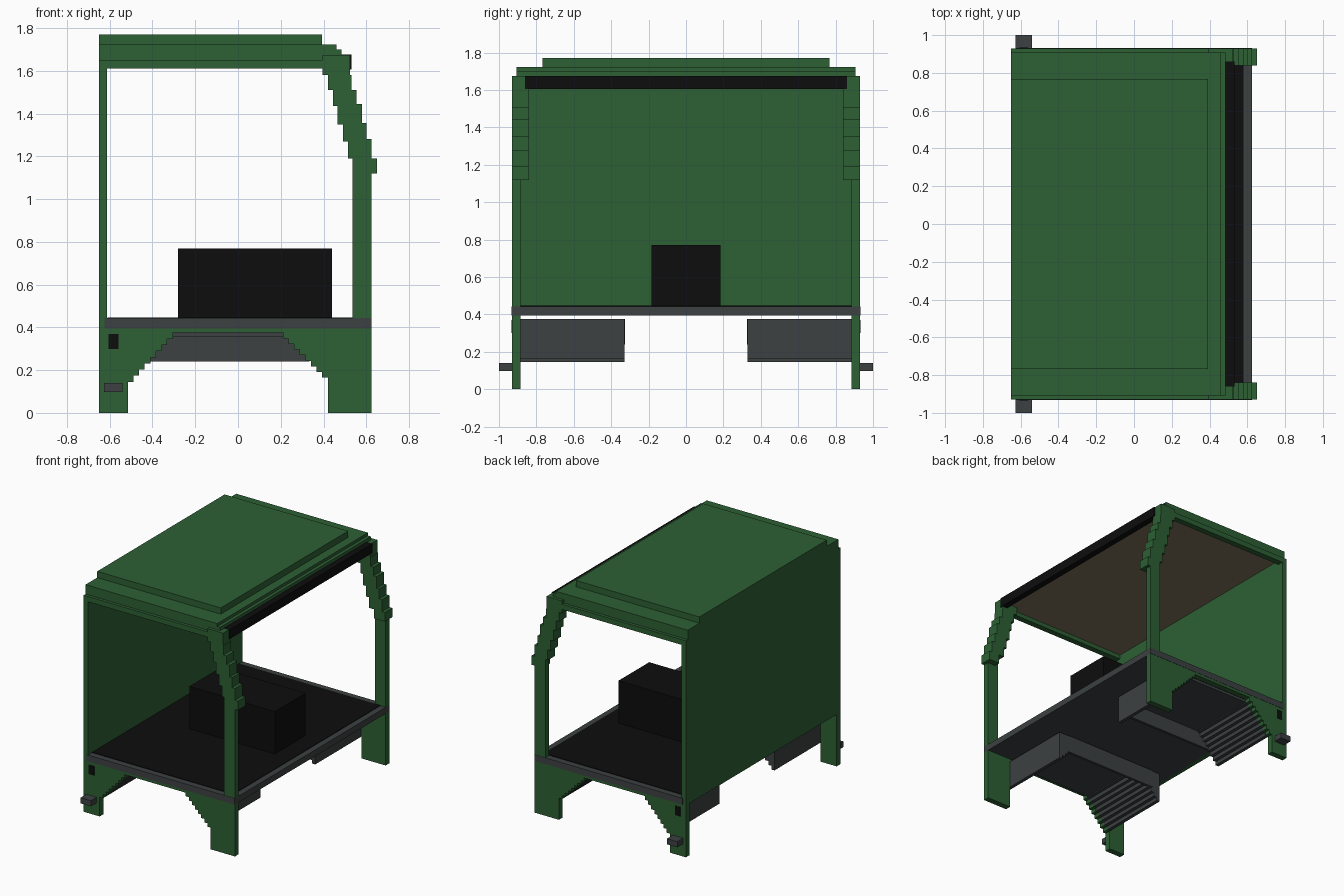
import bpy
import bmesh

cube = bpy.data.objects.get("Cube")
if cube:
    bpy.data.objects.remove(cube, do_unlink=True)


def material(name, rgb):
    m = bpy.data.materials.new(name)
    m.use_nodes = True
    m.diffuse_color = (*rgb, 1)
    bsdf = next(n for n in m.node_tree.nodes if n.type == 'BSDF_PRINCIPLED')
    bsdf.inputs["Base Color"].default_value = (*rgb, 1)
    return m


GREEN = material("body green", (0.026, 0.115, 0.034))
GREY = material("chassis grey", (0.046, 0.052, 0.054))
BLACK = material("matte black", (0.004, 0.004, 0.004))
BEIGE = material("ceiling beige", (0.21, 0.175, 0.11))


def extrude(name, profile, y0, y1, mat):
    """Extrude an x-z outline from y0 to y1."""
    bm = bmesh.new()
    face = bm.faces.new([bm.verts.new((x, y0, z)) for x, z in profile])
    moved = bmesh.ops.extrude_face_region(bm, geom=[face])["geom"]
    verts = [v for v in moved if isinstance(v, bmesh.types.BMVert)]
    bmesh.ops.translate(bm, verts=verts, vec=(0, y1 - y0, 0))
    bmesh.ops.recalc_face_normals(bm, faces=bm.faces)
    mesh = bpy.data.meshes.new(name)
    bm.to_mesh(mesh)
    bm.free()
    mesh.materials.append(mat)
    ob = bpy.data.objects.new(name, mesh)
    bpy.context.collection.objects.link(ob)
    return ob


def box(name, x, y, z, mat):
    outline = [(x[0], z[0]), (x[1], z[0]), (x[1], z[1]), (x[0], z[1])]
    return extrude(name, outline, y[0], y[1], mat)


def pair(build, name, shape, y, *rest):
    """Build a part on both sides of the cab."""
    build("left_side_" + name, shape, y, *rest)
    build("right_side_" + name, shape, (-y[1], -y[0]), *rest)


def extrude_between(name, profile, y, mat):
    extrude(name, profile, y[0], y[1], mat)


def stairs(x0, z0, x1, z1, count):
    """Step outline climbing from (x0, z0) to (x1, z1)."""
    pts = []
    for i in range(count):
        z = z0 + (z1 - z0) * i / (count - 1)
        pts += [(x0 + (x1 - x0) * i / (count - 1), z)]
        if i < count - 1:
            pts += [(x0 + (x1 - x0) * (i + 1) / (count - 1), z)]
    return pts


# Stepped wheel arch outline
arch = stairs(-0.515, 0.145, -0.305, 0.375, 9) + stairs(0.42, 0.165, 0.21, 0.375, 9)[::-1]

# Lower side panels with legs
panel = [(-0.65, 0), (-0.515, 0)] + arch + [(0.42, 0), (0.625, 0), (0.625, 0.395), (-0.65, 0.395)]
SIDE = (0.885, 0.93)
pair(extrude_between, "lower_panel", panel, SIDE, GREEN)

# Wheel arch liners and their inner walls
liner = [(x, min(z, 0.355)) for x, z in arch] + [(0.42, 0.375), (-0.515, 0.375)]
pair(extrude_between, "arch_liner", liner, (0.33, 0.884), GREY)
pair(box, "arch_inner_wall", (-0.445, 0.335), (0.325, 0.345), (0.24, 0.375), GREY)

# Deck, floor and engine cover
box("deck", (-0.625, 0.625), (-0.932, 0.932), (0.395, 0.443), GREY)
box("floor", (-0.61, 0.58), (-0.885, 0.885), (0.44, 0.447), BLACK)
box("engine_cover", (-0.28, 0.44), (-0.185, 0.185), (0.445, 0.77), BLACK)

# Rear wall, posts and side beams
box("rear_wall", (-0.65, -0.612), (-0.93, 0.93), (0.395, 1.65), GREEN)
pair(box, "front_post", (0.535, 0.625), SIDE, (0.443, 1.2), GREEN)
pair(box, "roof_beam", (-0.612, 0.42), SIDE, (1.61, 1.65), GREEN)

# Stepped windscreen posts
steps = [(0.395, 0.525, 1.58, 1.675), (0.42, 0.53, 1.51, 1.58), (0.445, 0.555, 1.435, 1.51),
         (0.465, 0.58, 1.35, 1.445), (0.49, 0.60, 1.27, 1.355), (0.515, 0.625, 1.19, 1.28),
         (0.56, 0.65, 1.12, 1.19)]
for i, (x0, x1, z0, z1) in enumerate(steps):
    pair(box, f"post_step_{i + 1}", (x0, x1), (0.84, 0.93), (z0, z1), GREEN)

# Layered roof
box("roof", (-0.65, 0.46), (-0.907, 0.907), (1.65, 1.722), GREEN)
box("roof_front_lip", (0.46, 0.485), (-0.907, 0.907), (1.65, 1.70), GREEN)
box("roof_top_panel", (-0.65, 0.392), (-0.767, 0.767), (1.722, 1.77), GREEN)
box("ceiling", (-0.612, 0.485), (-0.885, 0.885), (1.642, 1.651), BEIGE)
box("windscreen_header", (0.485, 0.532), (-0.86, 0.86), (1.605, 1.676), BLACK)

# Side steps and marker plates
pair(box, "side_step", (-0.627, -0.54), (0.93, 1.0), (0.097, 0.14), GREY)
pair(box, "marker", (-0.605, -0.56), (0.928, 0.934), (0.30, 0.37), BLACK)
